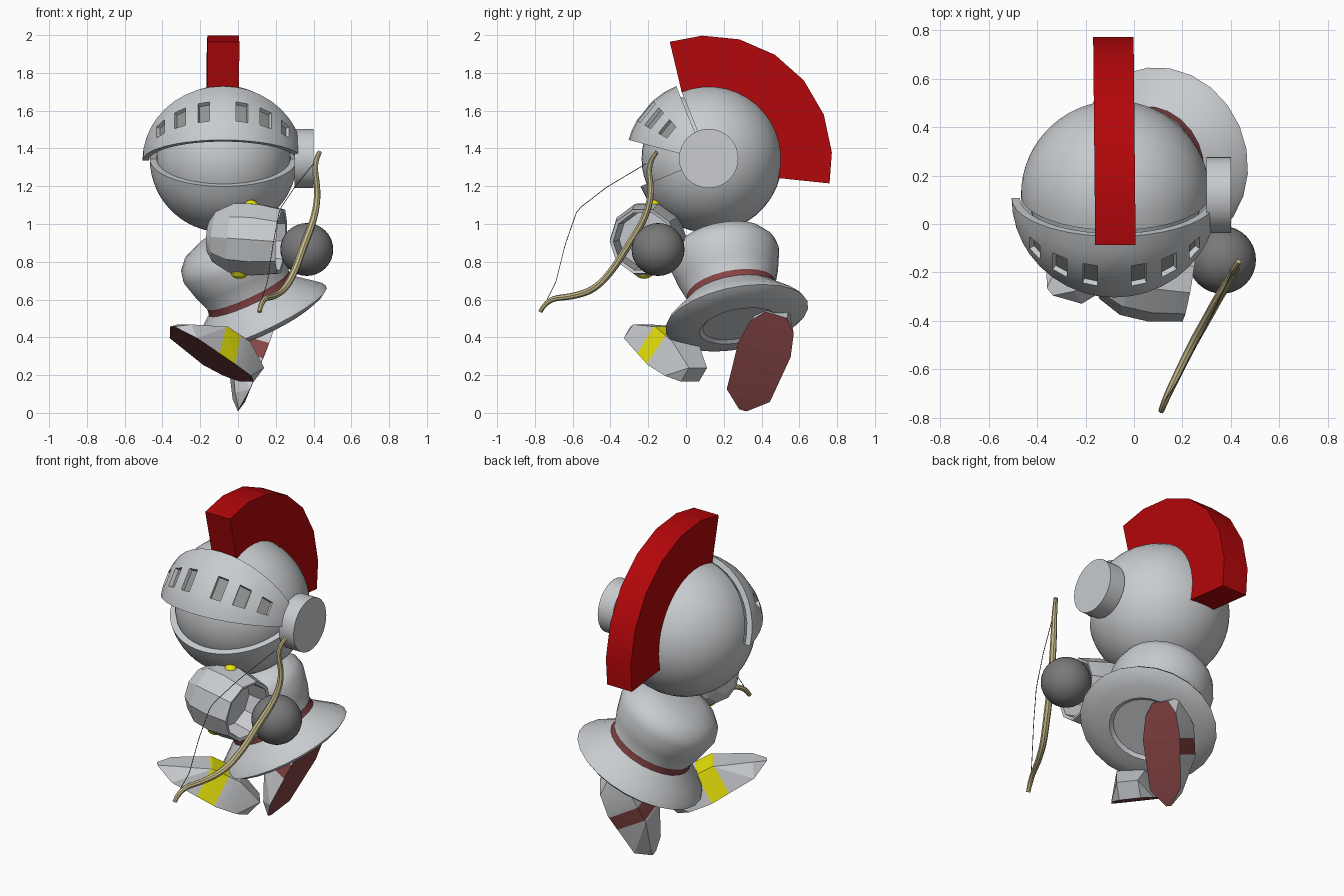
import bpy, bmesh
from math import sin, cos, radians, pi
from mathutils import Vector, Matrix

if "Cube" in bpy.data.objects:
    bpy.data.objects.remove(bpy.data.objects["Cube"])


def material(name, rgb):
    m = bpy.data.materials.new(name)
    m.diffuse_color = (*rgb, 1)
    m.use_nodes = True
    m.node_tree.nodes["Principled BSDF"].inputs["Base Color"].default_value = m.diffuse_color
    return m


STEEL = material("light steel", (0.58, 0.60, 0.62))
DARK = material("dark grey", (0.19, 0.19, 0.19))
SLOT = material("slot grey", (0.29, 0.30, 0.30))
RED = material("crest red", (0.45, 0.002, 0.003))
MAROON = material("maroon", (0.24, 0.058, 0.06))
YELLOW = material("yellow", (0.80, 0.76, 0.003))
WOOD = material("bow wood", (0.58, 0.50, 0.26))

HEAD = Vector((-0.077, 0.12, 1.345))


def finish(ob, mats, smooth=30):
    for m in mats:
        ob.data.materials.append(m)
    bpy.ops.object.select_all(action='DESELECT')
    ob.select_set(True)
    bpy.context.view_layer.objects.active = ob
    if ob.type == 'CURVE':
        bpy.ops.object.convert(target='MESH')
    if smooth:
        bpy.ops.object.shade_smooth_by_angle(angle=radians(smooth))
    return ob


def from_bmesh(name, bm, mats, matrix=None, smooth=30):
    if matrix is not None:
        bm.transform(matrix)
    me = bpy.data.meshes.new(name)
    bm.to_mesh(me)
    bm.free()
    ob = bpy.data.objects.new(name, me)
    bpy.context.collection.objects.link(ob)
    return finish(ob, mats, smooth)


def frame(origin, axis):
    q = Vector(axis).normalized().to_track_quat('Z', 'Y')
    return Matrix.Translation(origin) @ q.to_matrix().to_4x4()


def ball(name, center, size, mat, seg=32):
    bm = bmesh.new()
    bmesh.ops.create_uvsphere(bm, u_segments=seg, v_segments=seg // 2, radius=1)
    m = Matrix.Translation(center) @ Matrix.Diagonal((*size, 1))
    return from_bmesh(name, bm, [mat], m)


def rod(name, a, b, r, mat, sides=32):
    a, b = Vector(a), Vector(b)
    bm = bmesh.new()
    bmesh.ops.create_cone(bm, cap_ends=True, segments=sides, radius1=r,
                          radius2=r, depth=(b - a).length)
    return from_bmesh(name, bm, [mat], frame((a + b) / 2, b - a))


def lathe(name, profile, origin, axis, sides, mats, bands=(), smooth=30):
    """Turn (height, radius) points about an axis; bands are rows using mats[1]."""
    bm = bmesh.new()
    rings = [[bm.verts.new((r * cos(2 * pi * i / sides), r * sin(2 * pi * i / sides), t))
              for i in range(sides)] for t, r in profile]
    for k in range(len(rings) - 1):
        for i in range(sides):
            j = (i + 1) % sides
            f = bm.faces.new((rings[k][i], rings[k][j], rings[k + 1][j], rings[k + 1][i]))
            f.material_index = 1 if k in bands else 0
    bm.faces.new(rings[0][::-1])
    bm.faces.new(rings[-1])
    bmesh.ops.recalc_face_normals(bm, faces=bm.faces)
    return from_bmesh(name, bm, mats, frame(origin, axis), smooth)


def shell(name, center, r_out, r_in, angles, us, mats, window=None):
    """Thick wedge of a sphere turned about the x axis; window(a, u) picks recessed cells."""
    bm = bmesh.new()

    def grid(r):
        return [[bm.verts.new((r * cos(radians(u)), r * sin(radians(u)) * cos(radians(a)),
                               r * sin(radians(u)) * sin(radians(a)))) for u in us] for a in angles]
    go, gi = grid(r_out), grid(r_in)
    holes = []
    for i in range(len(angles) - 1):
        for j in range(len(us) - 1):
            f = bm.faces.new((go[i][j], go[i][j + 1], go[i + 1][j + 1], go[i + 1][j]))
            bm.faces.new((gi[i + 1][j], gi[i + 1][j + 1], gi[i][j + 1], gi[i][j]))
            if window and window(i, j):
                holes.append(f)
    for j in range(len(us) - 1):
        bm.faces.new((go[0][j + 1], go[0][j], gi[0][j], gi[0][j + 1]))
        bm.faces.new((go[-1][j], go[-1][j + 1], gi[-1][j + 1], gi[-1][j]))
    if holes:
        for f in bmesh.ops.extrude_discrete_faces(bm, faces=holes)['faces']:
            f.material_index = 1
            for v in f.verts:
                v.co *= (r_out - 0.022) / r_out
    bmesh.ops.remove_doubles(bm, verts=bm.verts, dist=1e-5)
    return from_bmesh(name, bm, mats, Matrix.Translation(center))


# Head: inner face ball, helmet with a face opening, raised visor with windows
ball("face", HEAD, (0.355,) * 3, STEEL, 48)
shell("helmet", HEAD, 0.39, 0.35, [202 + 9 * i for i in range(31)],
      [6 * i for i in range(31)], [STEEL])
half = [0, 9, 18, 27, 34.5, 43.5, 53, 62.5, 72, 80.5]
shell("visor", HEAD + Vector((-0.003, -0.012, -0.01)), 0.426, 0.392,
      [112, 122, 132, 150, 158, 165],
      half + [90] + [180 - u for u in reversed(half)], [STEEL, SLOT],
      lambda i, j: i == 2 and j in (4, 6, 8, 11, 13, 15))
rod("visor_hinge", (0.30, 0.12, 1.347), (0.40, 0.12, 1.347), 0.157, STEEL)

# Crest: ring segment over the helmet
bm = bmesh.new()
outer = [(0.653, a) for a in (108.4, 93, 75.5, 57.5, 39.5, 21, 3, -11.5)]
inner = [(0.38, a) for a in (-15.5, 0, 18, 36, 54, 72, 92, 112)]
rows = [[bm.verts.new((x, HEAD.y + r * cos(radians(a)), HEAD.z + r * sin(radians(a))))
         for r, a in outer + inner] for x in (-0.161, 0.006)]
n = len(outer)
for k in range(2 * n):
    m = (k + 1) % (2 * n)
    bm.faces.new((rows[0][k], rows[0][m], rows[1][m], rows[1][k]))
for row in rows:
    for k in range(n - 1):
        bm.faces.new((row[k], row[k + 1], row[2 * n - 2 - k], row[2 * n - 1 - k]))
for v in bm.verts:
    v.co.x -= 0.01 * v.co.y
bmesh.ops.recalc_face_normals(bm, faces=bm.faces)
from_bmesh("crest", bm, [RED])

# Body: leaning torso, belt and flared skirt with a rounded underside
lathe("body", [(-0.03, 0.19), (-0.045, 0.21), (-0.035, 0.29), (-0.015, 0.355), (0.005, 0.385),
               (0.03, 0.37), (0.08, 0.31), (0.135, 0.245), (0.172, 0.24), (0.25, 0.268),
               (0.355, 0.293), (0.41, 0.28), (0.46, 0.235), (0.50, 0.14)],
      (0.124, 0.27, 0.50), (-0.42, -0.18, 0.889), 24, [STEEL, MAROON], bands=(7,))


# Boots: faceted hull with a maroon sole and a coloured strap
def boot(name, heel, toe_dir, sole_dir, strap, strap_end):
    L = Vector(toe_dir).normalized()
    U = -Vector(sole_dir).normalized()
    U = (U - L * U.dot(L)).normalized()
    W = U.cross(L)
    pts = [(-.01, .06, .012), (.06, .12, .008), (.19, .145, 0), (.47, .12, .004),
           (.565, .02, .02), (-.035, .06, .11), (.13, .085, .175), (.30, .085, .17),
           (.50, .06, .07)]
    bm = bmesh.new()
    for l, w, h in pts:
        for s in (-1, 1):
            bm.verts.new((l, s * w, h))
    hull = bmesh.ops.convex_hull(bm, input=bm.verts)
    spare = {g for g in hull['geom_interior'] + hull['geom_unused']
             if isinstance(g, bmesh.types.BMVert)}
    if spare:
        bmesh.ops.delete(bm, geom=list(spare), context='VERTS')
    for l in (0.20, strap_end):
        bmesh.ops.bisect_plane(bm, geom=bm.verts[:] + bm.edges[:] + bm.faces[:],
                               plane_co=(l, 0, 0), plane_no=(1, 0, 0))
    bmesh.ops.recalc_face_normals(bm, faces=bm.faces)
    for f in bm.faces:
        if f.normal.z < -0.9:
            f.material_index = 1
        elif 0.20 < f.calc_center_median().x < strap_end:
            f.material_index = 2
    m = Matrix.Translation(heel) @ Matrix((L, W, U)).transposed().to_4x4()
    return from_bmesh(name, bm, [STEEL, MAROON, strap], m, 20)


boot("raised_boot", (0.035, 0.012, 0.16), (-.69, -.525, .493), (-.39, -.30, -.87), YELLOW, 0.31)
boot("rear_boot", (0.22, 0.475, 0.505), (-.354, -.31, -.885), (.93, 0, -.37), MAROON, 0.29)

# Arm: faceted gauntlet, open toward the hand, with yellow studs
lathe("gauntlet", [(0.0, 0.085), (0.035, 0.14), (0.13, 0.192), (0.25, 0.20),
                   (0.39, 0.178), (0.385, 0.16), (0.25, 0.15)],
      (-0.155, -0.165, 0.935), (0.97, -0.16, -0.07), 10, [STEEL], smooth=20)
ball("top_stud", (0.07, -0.17, 1.105), (0.034, 0.034, 0.022), YELLOW, 16)
ball("bottom_stud", (0.008, -0.222, 0.74), (0.047, 0.047, 0.03), YELLOW, 16)
ball("hand", (0.364, -0.148, 0.865), (0.14,) * 3, DARK)


# Bow and string
def tube(name, pts, r, mat, taper=1.0, order=3):
    cu = bpy.data.curves.new(name, 'CURVE')
    cu.dimensions = '3D'
    cu.bevel_depth = r
    cu.bevel_resolution = 2
    cu.use_fill_caps = True
    sp = cu.splines.new('NURBS')
    sp.points.add(len(pts) - 1)
    for i, (p, co) in enumerate(zip(sp.points, pts)):
        p.co = (*co, 1)
        p.radius = taper + (1 - taper) * sin(pi * i / (len(pts) - 1))
    sp.use_endpoint_u = True
    sp.order_u = order
    sp.resolution_u = 5
    ob = bpy.data.objects.new(name, cu)
    bpy.context.collection.objects.link(ob)
    return finish(ob, [mat], 40)


tube("bow", [(.432, -.155, 1.38), (.40, -.205, 1.325), (.425, -.18, 1.17), (.405, -.215, 1.03),
             (.345, -.31, .88), (.305, -.385, .76), (.25, -.48, .655), (.19, -.60, .615),
             (.125, -.735, .605), (.113, -.772, .535)], 0.02, WOOD, 0.6)
tube("bow_string", [(.40, -.21, 1.32), (.30, -.42, 1.195), (.22, -.575, 1.075),
                    (.185, -.64, .89), (.155, -.69, .69), (.125, -.735, .60)],
     0.002, DARK, order=2)
